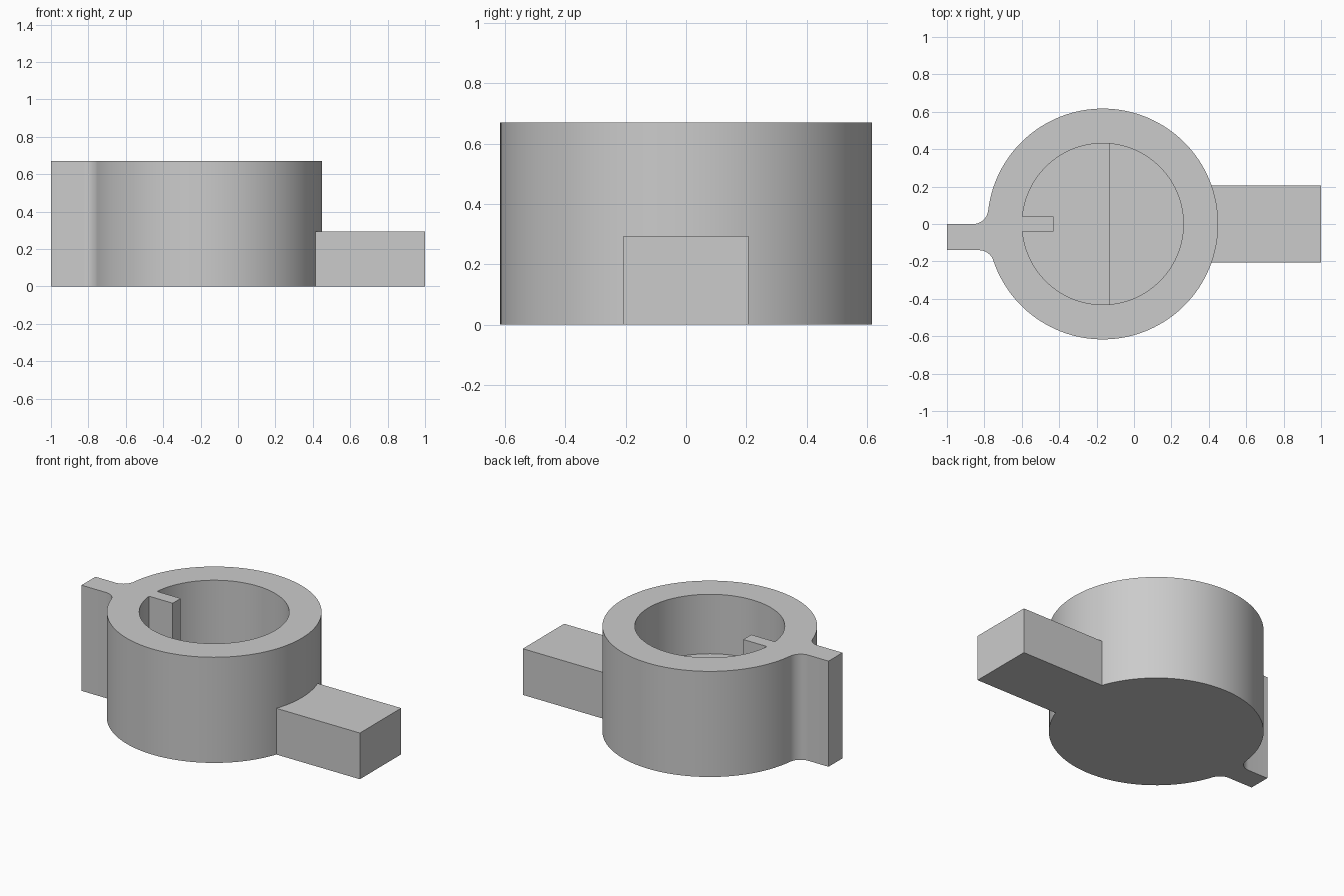
import bpy, bmesh
from math import sin, cos, pi, asin, atan2, sqrt

cube = bpy.data.objects.get("Cube")
if cube:
    bpy.data.objects.remove(cube, do_unlink=True)

# One grey for the whole part
grey = bpy.data.materials.new("plain_grey")
grey.use_nodes = True
colour = (0.6, 0.6, 0.6, 1)
grey.diffuse_color = colour
grey.node_tree.nodes["Principled BSDF"].inputs["Base Color"].default_value = colour

CX, OUTER, BORE = -0.167, 0.617, 0.431
HEIGHT, STEP_Z, FLOOR_Z, STEP_X = 0.67, 0.293, 0.1, -0.13


def arc(cx, cy, r, a0, a1, steps):
    return [(cx + r * cos(a0 + (a1 - a0) * i / steps),
             cy + r * sin(a0 + (a1 - a0) * i / steps)) for i in range(steps + 1)]


def prism(name, outline, z0, z1):
    """Extrude a counter-clockwise outline between two heights."""
    bm = bmesh.new()
    face = bm.faces.new([bm.verts.new((x, y, z0)) for x, y in outline])
    top = bmesh.ops.extrude_face_region(bm, geom=[face])["geom"]
    for v in top:
        if isinstance(v, bmesh.types.BMVert):
            v.co.z = z1
    bmesh.ops.recalc_face_normals(bm, faces=bm.faces)
    mesh = bpy.data.meshes.new(name)
    bm.to_mesh(mesh)
    bm.free()
    mesh.materials.append(grey)
    obj = bpy.data.objects.new(name, mesh)
    bpy.context.collection.objects.link(obj)
    return obj


def select(obj):
    bpy.ops.object.select_all(action='DESELECT')
    obj.select_set(True)
    bpy.context.view_layer.objects.active = obj


def combine(target, tool, operation):
    mod = target.modifiers.new(operation, 'BOOLEAN')
    mod.operation, mod.object, mod.solver = operation, tool, 'EXACT'
    select(target)
    bpy.ops.object.modifier_apply(modifier=mod.name)
    bpy.data.objects.remove(tool, do_unlink=True)


# Body outline: round wall blending through two fillets into the side fin
FILLET, FIN_TOP, FIN_LOW, FIN_END = 0.08, 0.0, -0.14, -1.0
up_y, low_y = FIN_TOP + FILLET, FIN_LOW - FILLET
reach = OUTER + FILLET
up_x = CX - sqrt(reach ** 2 - up_y ** 2)
low_x = CX - sqrt(reach ** 2 - low_y ** 2)
up_a, low_a = asin(up_y / reach), asin(-low_y / reach)
outline = arc(CX, 0, OUTER, -pi + low_a, pi - up_a, 120)
outline += arc(up_x, up_y, FILLET, -up_a, -pi / 2, 10)[1:]
outline += [(FIN_END, FIN_TOP), (FIN_END, FIN_LOW)]
outline += arc(low_x, low_y, FILLET, pi / 2, low_a, 10)[:-1]
body = prism("ring_body", outline, 0, HEIGHT)

# Rectangular arm joined to the lower wall
arm = prism("arm", [(0.33, -0.207), (1, -0.207), (1, 0.207), (0.33, 0.207)], 0, STEP_Z)
combine(body, arm, 'UNION')

# Bore with a narrow key left standing on the fin side
KEY = 0.04
key_a = asin(KEY / BORE)
bore = prism("bore_cutter", arc(CX, 0, BORE, -pi + key_a, pi - key_a, 120)
             + [(-0.43, KEY), (-0.43, -KEY)], FLOOR_Z, HEIGHT + 0.1)
bore.hide_render = True
combine(body, bore, 'DIFFERENCE')

# Raised half of the bore floor, let slightly into the wall
r = BORE + 0.01
half = atan2(sqrt(r ** 2 - (STEP_X - CX) ** 2), STEP_X - CX)
step = prism("floor_step", arc(CX, 0, r, -half, half, 64), FLOOR_Z - 0.03, STEP_Z)

for obj in (body, step):
    select(obj)
    bpy.ops.object.shade_smooth_by_angle(angle=pi / 6)
